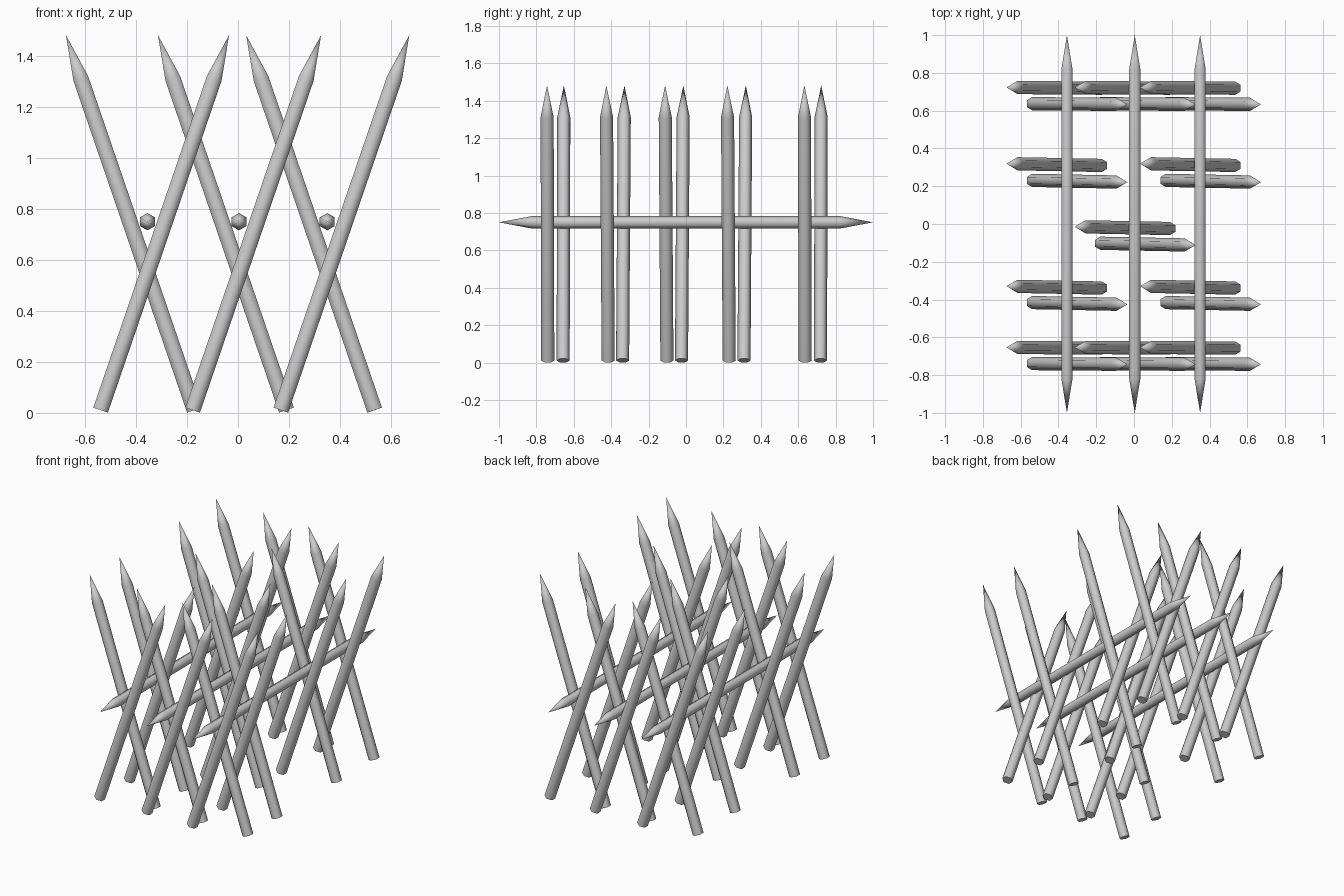
import bpy, bmesh, math
from mathutils import Vector

if "Cube" in bpy.data.objects:
    bpy.data.objects.remove(bpy.data.objects["Cube"])

SIDES = 6
TIP = 0.18


def add_stake(name, start, end, radius, up, double=False):
    """Hexagonal stake from start to end, pointed at the end (or both ends)."""
    a, b = Vector(start), Vector(end)
    d = (b - a).normalized()
    u = Vector(up)
    u = (u - d * u.dot(d)).normalized()   # one corner of the hexagon points this way
    v = d.cross(u)
    bm = bmesh.new()

    def ring(c):
        return [bm.verts.new(c + radius * (u * math.cos(t) + v * math.sin(t)))
                for t in (2 * math.pi * i / SIDES for i in range(SIDES))]

    r0 = ring(a + d * TIP if double else a)
    r1 = ring(b - d * TIP)
    tip = bm.verts.new(b)
    tail = bm.verts.new(a) if double else None
    for i in range(SIDES):
        j = (i + 1) % SIDES
        bm.faces.new((r0[i], r0[j], r1[j], r1[i]))
        bm.faces.new((r1[i], r1[j], tip))
        if double:
            bm.faces.new((r0[j], r0[i], tail))
    if not double:
        bm.faces.new(r0[::-1])
    bmesh.ops.recalc_face_normals(bm, faces=bm.faces)
    mesh = bpy.data.meshes.new(name)
    bm.to_mesh(mesh)
    bm.free()
    ob = bpy.data.objects.new(name, mesh)
    bpy.context.collection.objects.link(ob)
    bpy.ops.object.select_all(action='DESELECT')
    ob.select_set(True)
    bpy.context.view_layer.objects.active = ob
    bpy.ops.object.shade_smooth_by_angle(angle=math.radians(65))


# Horizontal rails, pointed at both ends
for x in (-0.355, 0.004, 0.35):
    add_stake("rail", (x, -1, 0.75), (x, 1, 0.75), 0.034, (0, 0, 1), double=True)

# Crossed stakes: (y of left-leaning, y of right-leaning, columns, sideways lean)
COLUMNS = (-0.355, 0.006, 0.352)
rows = [
    (0.721, 0.635, (0, 1, 2), 0.002),
    (0.315, 0.226, (0, 2), 0.005),
    (-0.019, -0.107, (1,), 0.005),
    (-0.334, -0.421, (0, 2), 0.005),
    (-0.655, -0.741, (0, 1, 2), 0.002),
]
for y_left, y_right, cols, lean in rows:
    for c in cols:
        cx = COLUMNS[c]
        for s, y, name in ((-1, y_left, "left_stake"), (1, y_right, "right_stake")):
            add_stake(name,
                      (cx - s * 0.184, y + s * lean, 0.011),
                      (cx + s * 0.32, y - s * lean, 1.482),
                      0.035, (0, 1, 0))
